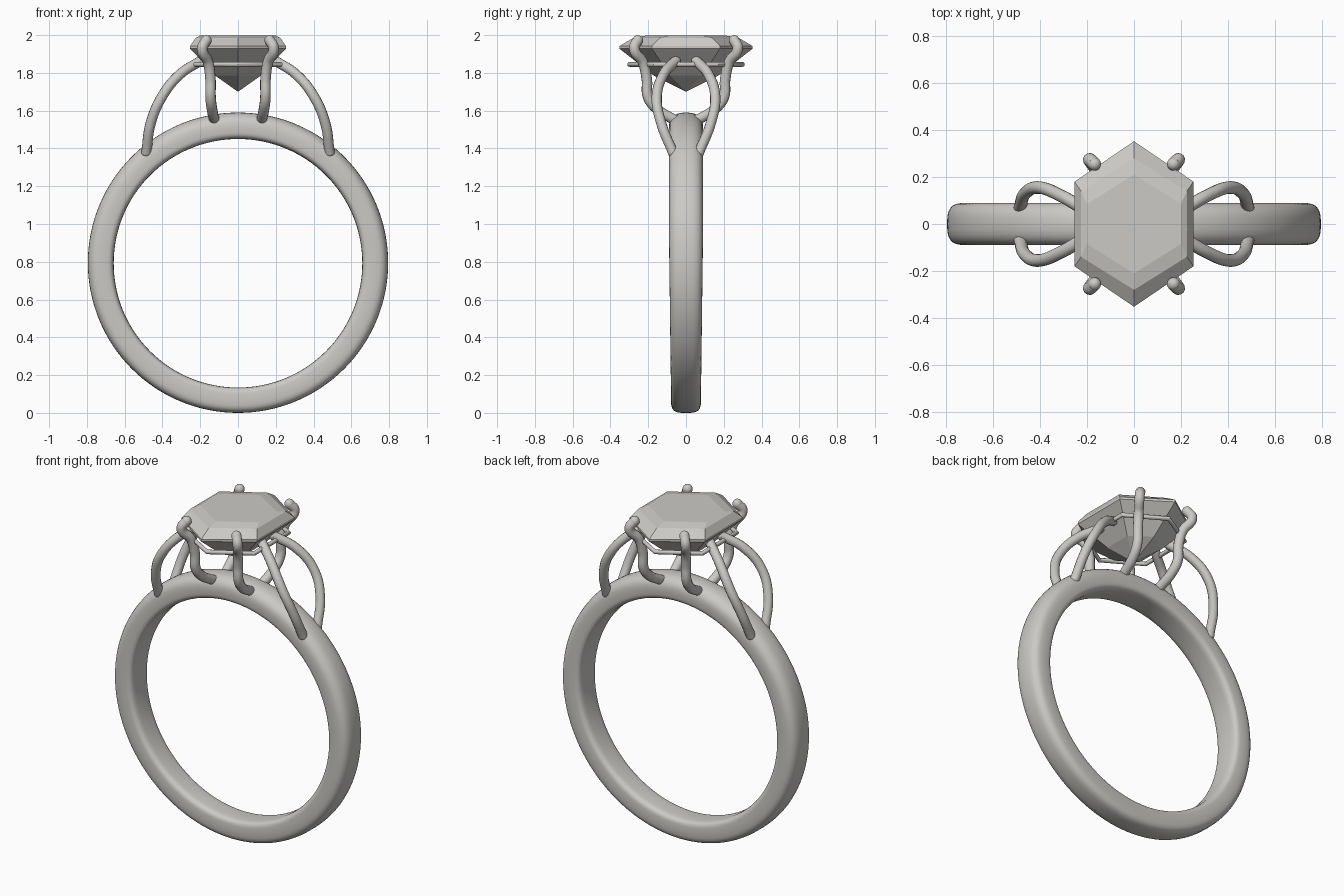
import bpy, bmesh, math
from mathutils import Vector

cube = bpy.data.objects.get("Cube")
if cube:
    bpy.data.objects.remove(cube, do_unlink=True)

metal = bpy.data.materials.new("warm_grey")
metal.use_nodes = True
GREY = (0.6, 0.59, 0.56, 1)
metal.diffuse_color = GREY
metal.node_tree.nodes["Principled BSDF"].inputs["Base Color"].default_value = GREY


def finish(name, bm, smooth_angle=None):
    bmesh.ops.recalc_face_normals(bm, faces=bm.faces[:])
    mesh = bpy.data.meshes.new(name)
    bm.to_mesh(mesh)
    bm.free()
    mesh.materials.append(metal)
    obj = bpy.data.objects.new(name, mesh)
    bpy.context.collection.objects.link(obj)
    if smooth_angle:
        bpy.ops.object.select_all(action='DESELECT')
        obj.select_set(True)
        bpy.context.view_layer.objects.active = obj
        bpy.ops.object.shade_smooth_by_angle(angle=math.radians(smooth_angle))
    return obj


def bridge(bm, a, b):
    n = len(a)
    for i in range(n):
        j = (i + 1) % n
        bm.faces.new((a[i], a[j], b[j], b[i]))


# Band: rounded section swept round the finger, fuller towards the top
def band(steps=128, sides=32):
    bm = bmesh.new()
    rings = []
    for s in range(steps):
        t = 2 * math.pi * s / steps
        up = (1 + math.cos(t)) / 2
        half = 0.079 + 0.011 * min(1, up * 1.7)
        inner, outer = 0.655 + 0.006 * (1 - up), 0.795
        mid = inner + 0.065
        ring = []
        for k in range(sides):
            a = 2 * math.pi * k / sides
            c, d = math.cos(a), math.sin(a)
            power = 2 / (3.4 - 1.0 * up) if d > 0 else 2 / 4.5
            y = half * math.copysign(abs(c) ** power, c)
            reach = (outer - mid) if d > 0 else (mid - inner)
            r = mid + reach * math.copysign(abs(d) ** power, d)
            ring.append(bm.verts.new((r * math.sin(t), y, 0.795 + r * math.cos(t))))
        rings.append(ring)
    for s in range(steps):
        bridge(bm, rings[s], rings[(s + 1) % steps])
    finish("band", bm, 50)


# Stone: stacked hexagons, each with side x, corner y, point y and height
def hexagon(x, corner, point, z):
    return [Vector(p) for p in ((x, corner, z), (0, point, z), (-x, corner, z),
                                (-x, -corner, z), (0, -point, z), (x, -corner, z))]


def stone():
    bm = bmesh.new()
    levels = [(0.2, 0.085, 0.21, 1.998), (0.225, 0.14, 0.28, 1.985),
              (0.253, 0.18, 0.352, 1.942), (0.253, 0.18, 0.352, 1.928),
              (0.12, 0.085, 0.17, 1.785)]
    rings = [[bm.verts.new(p) for p in hexagon(*lv)] for lv in levels]
    bm.faces.new(rings[0])
    for a, b in zip(rings, rings[1:]):
        bridge(bm, a, b)
    tip = bm.verts.new((0, 0, 1.7))
    for i in range(6):
        bm.faces.new((rings[-1][i], rings[-1][(i + 1) % 6], tip))
    finish("stone", bm)


# Wire: round tube along a smooth path, with ball ends on open wires
def wire(name, points, radius, closed=False):
    curve = bpy.data.curves.new(name, 'CURVE')
    curve.dimensions = '3D'
    curve.bevel_depth = radius
    curve.bevel_resolution = 4
    curve.resolution_u = 10
    curve.use_fill_caps = not closed
    spline = curve.splines.new('BEZIER')
    spline.bezier_points.add(len(points) - 1)
    for bp, p in zip(spline.bezier_points, points):
        bp.co = p
        bp.handle_left_type = bp.handle_right_type = 'VECTOR' if closed else 'AUTO'
    spline.use_cyclic_u = closed
    temp = bpy.data.objects.new(name + "_path", curve)
    bpy.context.collection.objects.link(temp)
    deps = bpy.context.evaluated_depsgraph_get()
    mesh = bpy.data.meshes.new_from_object(temp.evaluated_get(deps))
    bm = bmesh.new()
    bm.from_mesh(mesh)
    bpy.data.objects.remove(temp, do_unlink=True)
    bpy.data.meshes.remove(mesh)
    if not closed:
        for p in (points[0], points[-1]):
            ball = bmesh.ops.create_uvsphere(bm, u_segments=16, v_segments=10, radius=radius)
            bmesh.ops.translate(bm, verts=ball["verts"], vec=p)
    finish(name, bm, 50)


band()
stone()
wire("gallery_rail", hexagon(0.225, 0.165, 0.298, 1.845), 0.013, closed=True)

prong = [(0.168, 0.255, 1.972), (0.189, 0.274, 1.93), (0.158, 0.228, 1.855),
         (0.146, 0.208, 1.77), (0.145, 0.2, 1.67), (0.138, 0.155, 1.61),
         (0.125, 0.06, 1.55)]
shoulder = [(0.485, 0.07, 1.38), (0.463, 0.13, 1.53), (0.405, 0.155, 1.67),
            (0.31, 0.12, 1.79), (0.2, 0.055, 1.863)]

# Four prongs and four shoulder wires, mirrored both ways
for sx, side in ((1, "left"), (-1, "right")):
    for sy, end in ((-1, "front"), (1, "back")):
        for part, path, radius in (("prong", prong, 0.028), ("shoulder_wire", shoulder, 0.027)):
            wire(f"{part}_{end}_{side}",
                 [Vector((x * sx, y * sy, z)) for x, y, z in path], radius)
